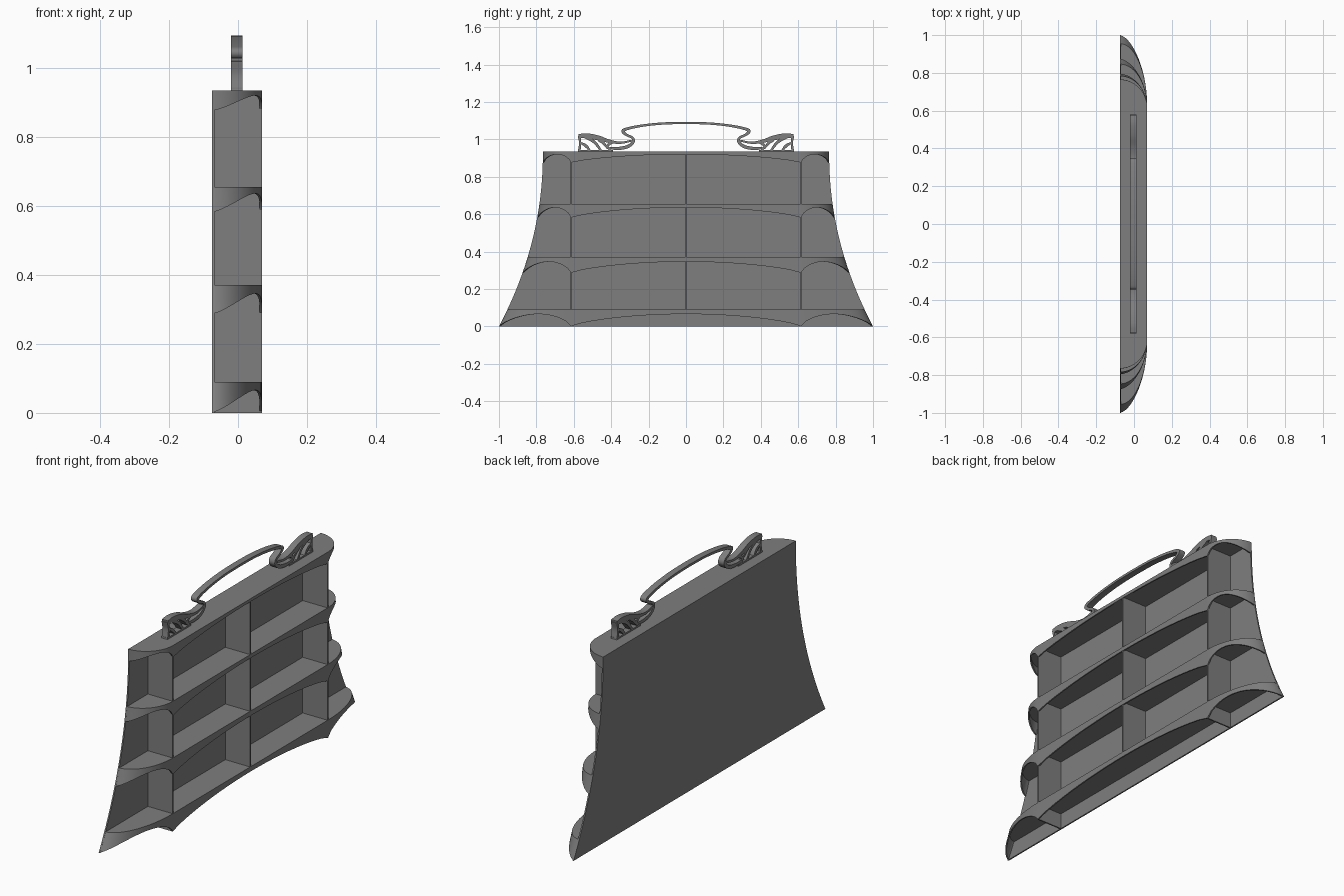
import bpy, bmesh, math
from mathutils import Vector

cube = bpy.data.objects.get("Cube")
if cube:
    bpy.data.objects.remove(cube, do_unlink=True)

grey = bpy.data.materials.new("painted grey")
grey.use_nodes = True
colour = (0.21, 0.21, 0.21, 1)
grey.diffuse_color = colour
grey.node_tree.nodes["Principled BSDF"].inputs["Base Color"].default_value = colour

BACK, FRONT, TOP, BAY = -0.075, 0.07, 0.935, 0.615
THIN = 0.007


def half_width(z):
    """Flared half width of the cabinet at height z."""
    return 0.765 + 0.235 * max(0, 1 - z / TOP) ** 2.1


def finish(name, bm, smooth=False):
    bmesh.ops.recalc_face_normals(bm, faces=bm.faces)
    mesh = bpy.data.meshes.new(name)
    bm.to_mesh(mesh)
    bm.free()
    obj = bpy.data.objects.new(name, mesh)
    bpy.context.collection.objects.link(obj)
    mesh.materials.append(grey)
    if smooth:
        bpy.ops.object.select_all(action="DESELECT")
        obj.select_set(True)
        bpy.context.view_layer.objects.active = obj
        bpy.ops.object.shade_smooth_by_angle(angle=math.radians(30))
    return obj


def prism(name, outline, direction, smooth=False):
    """Extrude a closed outline of 3D points along a direction."""
    bm = bmesh.new()
    face = bm.faces.new([bm.verts.new(p) for p in outline])
    moved = bmesh.ops.extrude_face_region(bm, geom=[face])["geom"]
    bmesh.ops.translate(bm, vec=direction,
                        verts=[v for v in moved if isinstance(v, bmesh.types.BMVert)])
    return finish(name, bm, smooth)


def box(name, x0, x1, y0, y1, z0, z1):
    prism(name, [(x0, y0, z0), (x1, y0, z0), (x1, y1, z0), (x0, y1, z0)], (0, 0, z1 - z0))


# Back panel with concave flared sides
heights = [TOP * i / 24 for i in range(25)]
outline = [(BACK, half_width(z), z) for z in heights]
outline += [(BACK, -half_width(z), z) for z in reversed(heights)]
prism("back_panel", outline, (THIN, 0, 0))

# Upright dividers
for name, y, base in (("left_divider", BAY, 0), ("centre_divider", 0, 0.09), ("right_divider", -BAY, 0)):
    box(name, BACK, FRONT - 0.001, y - THIN / 2, y + THIN / 2, base, TOP - 0.002)

# Stations along the shelf front: (region, parameter), running from -y to +y
N = 20
stations = [(-1, 1 - i / N) for i in range(N)]
stations += [(0, -1 + 2 * i / N) for i in range(N)]
stations += [(1, i / N) for i in range(N + 1)]


def rim(station, z, inset=0):
    """Point on the shelf edge: flat front and elliptical ends."""
    side, t = station
    if side == 0:
        return Vector((FRONT - inset, BAY * t, z))
    a = t * math.pi / 2
    y = BAY + (half_width(z) - BAY - inset) * math.sin(a)
    return Vector((BACK + (FRONT - BACK - inset) * math.cos(a), side * y, z))


def arch(station, low, high):
    side, t = station
    if side == 0:
        return low + (high - low) * (1 - t * t) ** 0.8
    u = math.sin(t * math.pi / 2)
    return low + (high - low) * max(0, 4 * u * (1 - u)) ** 0.7


# Shelves: a thin board and an arched apron around its edge
for name, top, low, high in (("bottom", 0.09, 0.002, 0.066), ("lower", 0.37, 0.287, 0.346),
                             ("upper", 0.655, 0.582, 0.636), ("top", TOP, 0.876, 0.92)):
    prism(name + "_shelf", [rim(s, top, 0.004) for s in stations], (0, 0, -0.012))
    bm = bmesh.new()
    rings = []
    for s in stations:
        bottom = arch(s, low, high)
        middle = (top + bottom) / 2
        loop = [(top, 0), (middle, 0), (bottom, 0), (bottom, THIN), (middle, THIN), (top, THIN)]
        rings.append([bm.verts.new(rim(s, z, inset)) for z, inset in loop])
    for a, b in zip(rings, rings[1:]):
        for i in range(6):
            j = (i + 1) % 6
            bm.faces.new((a[i], a[j], b[j], b[i]))
    bm.faces.new(rings[0])
    bm.faces.new(rings[-1])
    finish(name + "_apron", bm, True)


def spline(points, steps=8):
    """Smooth curve through (y, z, width) points."""
    p = [Vector(q) for q in points]
    p = [2 * p[0] - p[1]] + p + [2 * p[-1] - p[-2]]
    out = []
    for a, b, c, d in zip(p, p[1:], p[2:], p[3:]):
        for k in range(steps):
            t = k / steps
            out.append(0.5 * (2 * b + (c - a) * t + (2 * a - 5 * b + 4 * c - d) * t * t
                              + (3 * b - a - 3 * c + d) * t ** 3))
    return out + [p[-2]]


def ribbon(name, points, side, x0=-0.02, x1=0.013):
    """Strip of varying width following a curve in the y-z plane."""
    path = spline(points)
    bm = bmesh.new()
    rings = []
    for i, p in enumerate(path):
        d = path[min(i + 1, len(path) - 1)] - path[max(i - 1, 0)]
        n = Vector((-d.y, d.x)).normalized() * p.z / 2
        rings.append([bm.verts.new((x, side * (p.x + e * n.x), p.y + e * n.y))
                      for x, e in ((x0, 1), (x1, 1), (x1, -1), (x0, -1))])
    for a, b in zip(rings, rings[1:]):
        for i in range(4):
            j = (i + 1) % 4
            bm.faces.new((a[i], a[j], b[j], b[i]))
    bm.faces.new(rings[0])
    bm.faces.new(rings[-1])
    finish(name, bm, True)


# Ornamental crest: bowed bar, curled necks and openwork scroll feet
grip = [(0, 1.088, 0.012), (0.12, 1.085, 0.012), (0.23, 1.074, 0.013), (0.31, 1.058, 0.015),
        (0.337, 1.044, 0.018), (0.318, 1.024, 0.014), (0.286, 1.008, 0.013), (0.283, 0.985, 0.016),
        (0.315, 0.96, 0.018), (0.37, 0.951, 0.016), (0.41, 0.955, 0.01)]
crown = [(0.29, 0.993, 0.01), (0.35, 0.982, 0.012), (0.41, 0.99, 0.018), (0.47, 1.008, 0.026),
         (0.53, 1.019, 0.026), (0.575, 1.017, 0.022)]
post = [(0.572, 1.02, 0.014), (0.566, 0.98, 0.012), (0.572, 0.932, 0.014)]
leaves = ([(0.39, 0.985, 0.01), (0.42, 0.965, 0.014), (0.40, 0.934, 0.008)],
          [(0.54, 1.01, 0.01), (0.49, 0.985, 0.016), (0.45, 0.934, 0.01)],
          [(0.47, 0.995, 0.008), (0.44, 0.978, 0.014), (0.42, 0.95, 0.006)],
          [(0.57, 0.985, 0.008), (0.535, 0.965, 0.016), (0.51, 0.934, 0.008)])
for label, side in (("left", 1), ("right", -1)):
    ribbon(label + "_handle_bar", grip, side)
    ribbon(label + "_scroll_crown", crown, side)
    ribbon(label + "_scroll_post", post, side)
    for k, leaf in enumerate(leaves):
        ribbon(f"{label}_scroll_leaf_{k + 1}", leaf, side)
    box(label + "_scroll_base", -0.02, 0.013, side * 0.39, side * 0.578, TOP - 0.002, TOP + 0.008)
